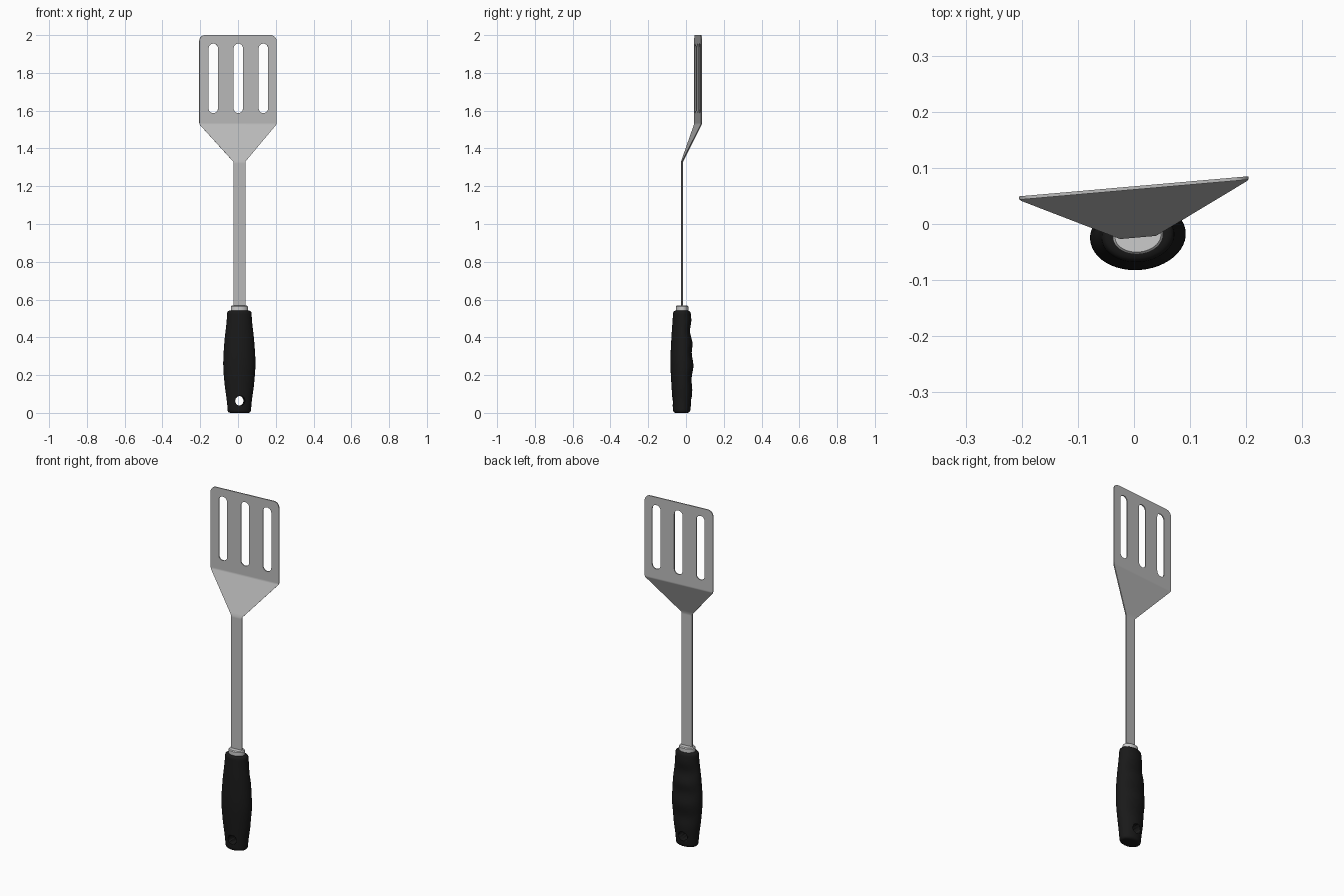
import bpy, bmesh
from math import pi, sin, cos, radians
from mathutils import Matrix

if "Cube" in bpy.data.objects:
    bpy.data.objects.remove(bpy.data.objects["Cube"])

# whole tool is turned slightly about z; local origin is the shaft axis
PLACE = Matrix.Translation((0.007, -0.021, 0)) @ Matrix.Rotation(radians(5), 4, 'Z')


def material(name, c):
    m = bpy.data.materials.new(name)
    m.diffuse_color = (*c, 1)
    m.use_nodes = True
    m.node_tree.nodes["Principled BSDF"].inputs["Base Color"].default_value = m.diffuse_color
    return m


def finish(name, bm, mat=None, angle=35):
    bmesh.ops.recalc_face_normals(bm, faces=bm.faces)
    bm.transform(PLACE)
    me = bpy.data.meshes.new(name)
    bm.to_mesh(me)
    bm.free()
    ob = bpy.data.objects.new(name, me)
    bpy.context.collection.objects.link(ob)
    if mat:
        me.materials.append(mat)
    bpy.ops.object.select_all(action='DESELECT')
    ob.select_set(True)
    bpy.context.view_layer.objects.active = ob
    bpy.ops.object.shade_smooth_by_angle(angle=radians(angle))
    return ob


def arc(cx, cz, r, a0, a1, n=8):
    return [(cx + r * cos(radians(a0 + (a1 - a0) * i / n)),
             cz + r * sin(radians(a0 + (a1 - a0) * i / n))) for i in range(n + 1)]


def interp(keys, z):
    # smooth (Catmull-Rom style) interpolation of (z, value) keys
    for i in range(len(keys) - 1):
        (z0, v0), (z1, v1) = keys[i], keys[i + 1]
        if z <= z1 or i == len(keys) - 2:
            def slope(k):
                a, b = keys[max(k - 1, 0)], keys[min(k + 1, len(keys) - 1)]
                return (b[1] - a[1]) / (b[0] - a[0])
            h = z1 - z0
            t = min(max((z - z0) / h, 0), 1)
            return ((2*t**3 - 3*t*t + 1) * v0 + (t**3 - 2*t*t + t) * h * slope(i)
                    + (3*t*t - 2*t**3) * v1 + (t**3 - t*t) * h * slope(i + 1))


def loft(rings, n=48):
    # rings: (z, half width, front depth, back depth)
    bm = bmesh.new()
    loops = []
    for z, w, f, b in rings:
        loops.append([bm.verts.new((w * cos(2*pi*i/n),
                                    (b if i < n / 2 else f) * sin(2*pi*i/n), z)) for i in range(n)])
    for a, b in zip(loops, loops[1:]):
        for i in range(n):
            j = (i + 1) % n
            bm.faces.new((a[i], a[j], b[j], b[i]))
    bm.faces.new(loops[0][::-1])
    bm.faces.new(loops[-1])
    return bm


# blade and shaft: one slotted sheet, cut flat and then bent
W, S, R = 0.2055, 0.032, 0.032
outline = [(-S, 0.45), (S, 0.45), (S, 1.33), (W - 0.003, 1.525), (W, 1.535)]
outline += arc(W - R, 2 - R, R, 0, 90) + arc(-W + R, 2 - R, R, 90, 180)
outline += [(-W, 1.535), (-W + 0.003, 1.525), (-S, 1.33)]
shapes = [outline]
for cx in (-0.131, 0.002, 0.135):
    shapes.append(arc(cx, 1.93, 0.025, 0, 180, 12) + arc(cx, 1.612, 0.025, 180, 360, 12))
cu = bpy.data.curves.new("sheet", 'CURVE')
cu.dimensions = '2D'
cu.fill_mode = 'BOTH'
cu.extrude = 0.003
for pts in shapes:
    sp = cu.splines.new('POLY')
    sp.points.add(len(pts) - 1)
    for p, (x, z) in zip(sp.points, pts):
        p.co = (x, z, 0, 1)
    sp.use_cyclic_u = True
tmp = bpy.data.objects.new("sheet", cu)
bpy.context.collection.objects.link(tmp)
bm = bmesh.new()
sheet = tmp.to_mesh()
bm.from_mesh(sheet)
tmp.to_mesh_clear()
bpy.data.objects.remove(tmp)
bmesh.ops.remove_doubles(bm, verts=bm.verts, dist=1e-5)
for z in (1.32, 1.33, 1.345, 1.515, 1.53, 1.56):
    bmesh.ops.bisect_plane(bm, geom=bm.verts[:] + bm.edges[:] + bm.faces[:],
                           plane_co=(0, z, 0), plane_no=(0, 1, 0), dist=1e-5)
for v in bm.verts:
    x, z, d = v.co
    bend = 0.0855 * min(max((z - 1.33) / 0.2, 0), 1)
    v.co = (x, bend - d, z)
finish("blade_and_shaft", bm, material("steel", (0.5, 0.5, 0.5)))

# collar between shaft and grip
finish("collar", loft([(0.5, 0.045, 0.033, 0.033), (0.563, 0.045, 0.033, 0.033),
                       (0.568, 0.041, 0.029, 0.029)]))

# grip: oval section, finger bumps along the back
width = [(0, 0.061), (0.06, 0.066), (0.15, 0.078), (0.26, 0.0855), (0.38, 0.079), (0.48, 0.068), (0.542, 0.064)]
front = [(0, 0.047), (0.1, 0.053), (0.26, 0.061), (0.4, 0.056), (0.542, 0.046)]
back = [(0, 0.042), (0.06, 0.049), (0.12, 0.054), (0.18, 0.05), (0.25, 0.06), (0.315, 0.051),
        (0.37, 0.055), (0.43, 0.042), (0.49, 0.049), (0.542, 0.044)]
zs = [0, 0.002, 0.006, 0.012, 0.02] + [0.02 + 0.502 * i / 40 for i in range(1, 41)]
zs += [0.53, 0.536, 0.54, 0.542]
rings = []
for z in zs:
    e = min(z, 0.542 - z)
    inset = 0.013 * (1 - (1 - max(1 - e / 0.014, 0) ** 2) ** 0.5)
    rings.append((z, interp(width, z) - inset, interp(front, z) - inset, interp(back, z) - inset))
grip = finish("grip", loft(rings), material("black_rubber", (0.01, 0.01, 0.01)))

# hanging hole through the grip
bm = bmesh.new()
bmesh.ops.create_cone(bm, cap_ends=True, segments=32, radius1=0.026, radius2=0.026, depth=0.3,
                      matrix=Matrix.Translation((0, 0, 0.064)) @ Matrix.Rotation(pi / 2, 4, 'X'))
cutter = finish("hole_cutter", bm)
cutter.hide_render = True
mod = grip.modifiers.new("hole", 'BOOLEAN')
mod.operation = 'DIFFERENCE'
mod.solver = 'EXACT'
mod.object = cutter
bpy.context.view_layer.objects.active = grip
bpy.ops.object.modifier_move_to_index(modifier="hole", index=0)
bpy.ops.object.modifier_apply(modifier="hole")
bpy.data.objects.remove(cutter)
bpy.context.view_layer.update()
